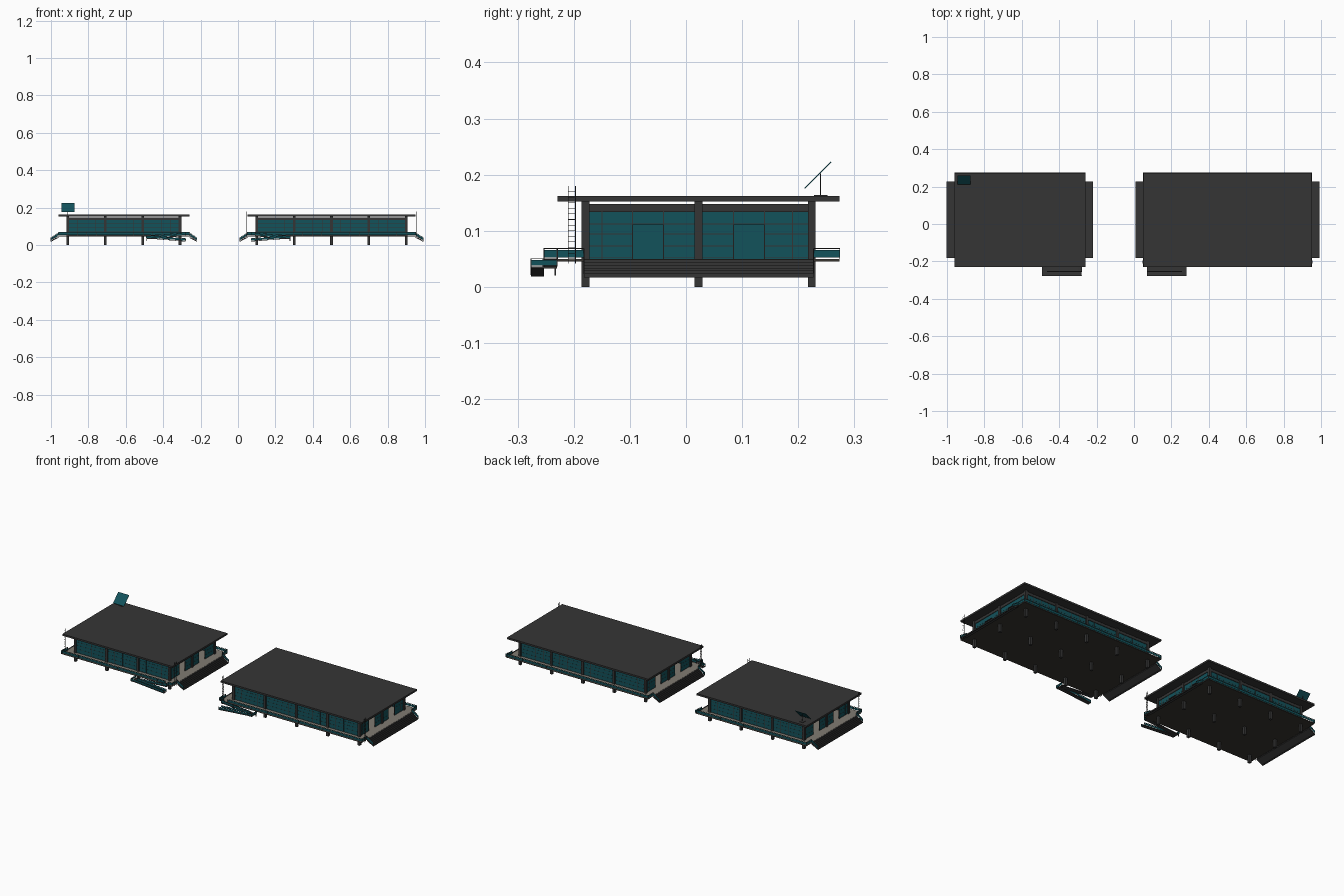
import bpy, bmesh, math
from mathutils import Vector, Matrix

if "Cube" in bpy.data.objects:
    bpy.data.objects.remove(bpy.data.objects["Cube"])

def mat(name, c):
    m = bpy.data.materials.new(name)
    m.diffuse_color = (*c, 1)
    m.use_nodes = True
    m.node_tree.nodes["Principled BSDF"].inputs["Base Color"].default_value = m.diffuse_color
    return m

DARK = mat("dark_metal", (0.036, 0.036, 0.036))
TEAL = mat("teal_glass", (0.006, 0.085, 0.105))
FLOOR = mat("floor_finish", (0.22, 0.20, 0.17))
BROWN = mat("under_slab", (0.04, 0.035, 0.03))

class Part:
    """Collects boxes, bars and panels into one named mesh."""
    def __init__(self, name, m):
        self.name, self.m, self.bm = name, m, bmesh.new()

    def box(self, x0, x1, y0, y1, z0, z1):
        c = Vector(((x0 + x1) / 2, (y0 + y1) / 2, (z0 + z1) / 2))
        s = Matrix.Diagonal((abs(x1 - x0), abs(y1 - y0), abs(z1 - z0), 1))
        bmesh.ops.create_cube(self.bm, size=1, matrix=Matrix.Translation(c) @ s)

    def bar(self, a, b, t=0.0016):
        a, b = Vector(a), Vector(b)
        r = (b - a).to_track_quat('Z', 'Y').to_matrix().to_4x4()
        s = Matrix.Diagonal((t, t, (b - a).length, 1))
        bmesh.ops.create_cube(self.bm, size=1, matrix=Matrix.Translation((a + b) / 2) @ r @ s)

    def prism(self, a, b, off, ext):
        """Slanted slab: edge a-b raised by off, swept by ext."""
        q = [Vector(a), Vector(b), Vector(b) + Vector(off), Vector(a) + Vector(off)]
        lo = [self.bm.verts.new(p) for p in q]
        hi = [self.bm.verts.new(p + Vector(ext)) for p in q]
        self.bm.faces.new(lo)
        self.bm.faces.new(hi[::-1])
        for i in range(4):
            j = (i + 1) % 4
            self.bm.faces.new((lo[j], lo[i], hi[i], hi[j]))

    def done(self):
        bmesh.ops.recalc_face_normals(self.bm, faces=self.bm.faces)
        me = bpy.data.meshes.new(self.name)
        self.bm.to_mesh(me)
        self.bm.free()
        me.materials.append(self.m)
        bpy.context.collection.objects.link(bpy.data.objects.new(self.name, me))

YS = (-0.179, 0.022, 0.224)          # column rows
FL, H = 0.05, 0.018                  # floor level, rail height
DOORS = ((-0.095, -0.04), (0.085, 0.14))

def railing(frame, glass, a, b, h=H):
    """Glass railing from a to b, level or sloped."""
    a, b, up = Vector(a), Vector(b), Vector((0, 0, h))
    n = max(1, round((b - a).length / 0.05))
    for i in range(n + 1):
        p = a.lerp(b, i / n)
        frame.bar(p, p + up)
    frame.bar(a + up, b + up)
    side = Vector((b.y - a.y, a.x - b.x, 0)).normalized() * 0.0006
    glass.prism(a + up * 0.15 - side / 2, b + up * 0.15 - side / 2, up * 0.7, side)

def pavilion(tag, xs, ramp_end):
    x0, x1 = xs[0], xs[-1]
    e0, e1, f, bk = x0 - 0.05, x1 + 0.05, YS[0] - 0.05, YS[2] + 0.05
    # floor and roof
    p = Part(tag + "_floor_slab", BROWN); p.box(e0, e1, f, bk, 0.045, 0.0485); p.done()
    p = Part(tag + "_floor_finish", FLOOR); p.box(e0, e1, f, bk, 0.0485, FL); p.done()
    p = Part(tag + "_roof", DARK); p.box(e0, e1, f, bk, 0.152, 0.162); p.done()
    # columns and top beams
    p = Part(tag + "_columns", DARK)
    for x in xs:
        for y in YS:
            p.box(x - 0.007, x + 0.007, y - 0.007, y + 0.007, 0, 0.152)
    p.done()
    p = Part(tag + "_beams", DARK)
    for y in (YS[0], YS[2]):
        p.box(x0, x1, y - 0.004, y + 0.004, 0.133, 0.148)
    for x in (x0, x1):
        p.box(x - 0.004, x + 0.004, YS[0], YS[2], 0.133, 0.148)
    p.done()
    # glass walls with mullions, doorways in the ends
    g, m = Part(tag + "_glass_walls", TEAL), Part(tag + "_mullions", DARK)
    for y in (YS[0], YS[2]):
        g.box(x0, x1, y - 0.001, y + 0.001, FL, 0.133)
        for z in (0.052, 0.073, 0.094, 0.113):
            m.box(x0, x1, y - 0.0016, y + 0.0016, z - 0.0007, z + 0.0007)
        for i in range(1, 4 * (len(xs) - 1)):
            x = x0 + i * 0.05
            m.box(x - 0.0008, x + 0.0008, y - 0.0016, y + 0.0016, FL, 0.133)
    cuts = [YS[0], *DOORS[0], *DOORS[1], YS[2]]
    for x in (x0, x1):
        for a, b in zip(cuts[::2], cuts[1::2]):
            g.box(x - 0.001, x + 0.001, a, b, FL, 0.112)
            for z in (0.052, 0.073, 0.094):
                m.box(x - 0.0016, x + 0.0016, a, b, z - 0.0007, z + 0.0007)
        g.box(x - 0.001, x + 0.001, YS[0], YS[2], 0.112, 0.133)
        m.box(x - 0.0016, x + 0.0016, YS[0], YS[2], 0.1113, 0.1127)
        for y in (-0.15, *cuts[1:5], 0.19):
            m.box(x - 0.0016, x + 0.0016, y - 0.0008, y + 0.0008, FL, 0.133)
    xm = xs[len(xs) // 2]
    g.box(xm - 0.001, xm + 0.001, YS[0], YS[2], FL, 0.133)
    g.done(); m.done()

    rf, rg = Part(tag + "_rail_frames", DARK), Part(tag + "_rail_glass", TEAL)
    st, ld = Part(tag + "_end_steps", DARK), Part(tag + "_roof_ladders", DARK)
    ya, yb = YS[0] - 0.003, YS[2] + 0.003
    for e, s in ((e0, -1), (e1, 1)):
        # full width steps at each end
        n = 6
        for i in range(n):
            xa, z = e + s * 0.041 * i / n, FL - 0.005 * i
            st.box(xa, xa + s * 0.0075, ya, yb, z - 0.006, z - 0.001)
        st.prism((e, ya, 0.038), (e + s * 0.041, ya, 0.017), (0, 0, 0.004), (0, yb - ya, 0))
        for y in (ya, yb):
            railing(rf, rg, (e, y, FL), (e + s * 0.041, y, 0.023), 0.016)
        # short balcony returns
        railing(rf, rg, (e, f, FL), (e, ya, FL))
        railing(rf, rg, (e, yb, FL), (e, bk, FL))
        # ladder to the roof
        for y in (-0.21, -0.197):
            ld.bar((e + s * 0.003, y, 0.042), (e + s * 0.003, y, 0.18), 0.0014)
        for i in range(13):
            z = 0.05 + i * 0.01
            ld.bar((e + s * 0.003, -0.21, z), (e + s * 0.003, -0.197, z), 0.001)
    # long railings, with a gap at the ramp head
    railing(rf, rg, (e0, bk, FL), (e1, bk, FL))
    d = -1 if ramp_end > xm else 1     # first run heads this way
    hx, tx = ramp_end, ramp_end + d * 0.21
    far = e0 if d < 0 else e1
    near = e1 if d < 0 else e0
    railing(rf, rg, (far, f, FL), (hx + d * 0.025, f, FL))
    if abs(near - hx) > 0.004:
        railing(rf, rg, (near, f, FL), (hx, f, FL))
    # two-run ramp with landings
    r = Part(tag + "_ramp", DARK)
    y1, y2, y3 = f - 0.001, f - 0.024, f - 0.047
    k, t = hx + d * 0.022, tx - d * 0.025
    r.box(hx, k, y2, y1, 0.046, FL)
    r.prism((k, y2, 0.046), (t, y2, 0.033), (0, 0, 0.003), (0, y1 - y2, 0))
    r.box(t, tx, y3, y1, 0.033, 0.036)
    r.prism((t, y3, 0.033), (hx, y3, 0.018), (0, 0, 0.003), (0, y2 - y3, 0))
    r.bar((tx - d * 0.002, y1 - 0.003, 0.02), (tx - d * 0.002, y1 - 0.003, 0.034), 0.003)
    r.done()
    railing(rf, rg, (hx, y2, FL), (hx, y1, FL))
    railing(rf, rg, (hx, y2, FL), (k, y2, FL))
    railing(rf, rg, (k, y2, 0.049), (t, y2, 0.036), 0.015)
    railing(rf, rg, (tx, y3, 0.036), (tx, y1, 0.036), 0.014)
    railing(rf, rg, (tx, y3, 0.036), (t, y3, 0.036), 0.014)
    railing(rf, rg, (t, y3, 0.036), (hx, y3, 0.021), 0.014)
    railing(rf, rg, (t, y2 - 0.002, 0.036), (hx, y2 - 0.002, 0.021), 0.014)
    for part in (rf, rg, st, ld):
        part.done()

pavilion("left", [-0.91 + 0.2 * i for i in range(4)], -0.28)
pavilion("right", [0.1 + 0.2 * i for i in range(5)], 0.07)

# tilted solar panel on the left roof
p = Part("solar_panel", TEAL)
p.prism((-0.945, 0.212, 0.175), (-0.945, 0.259, 0.222), (0, -0.001, 0.001), (0.07, 0, 0))
p.done()
p = Part("solar_stand", DARK)
p.bar((-0.91, 0.24, 0.162), (-0.91, 0.24, 0.202), 0.002)
p.box(-0.922, -0.898, 0.228, 0.252, 0.162, 0.164)
p.done()
